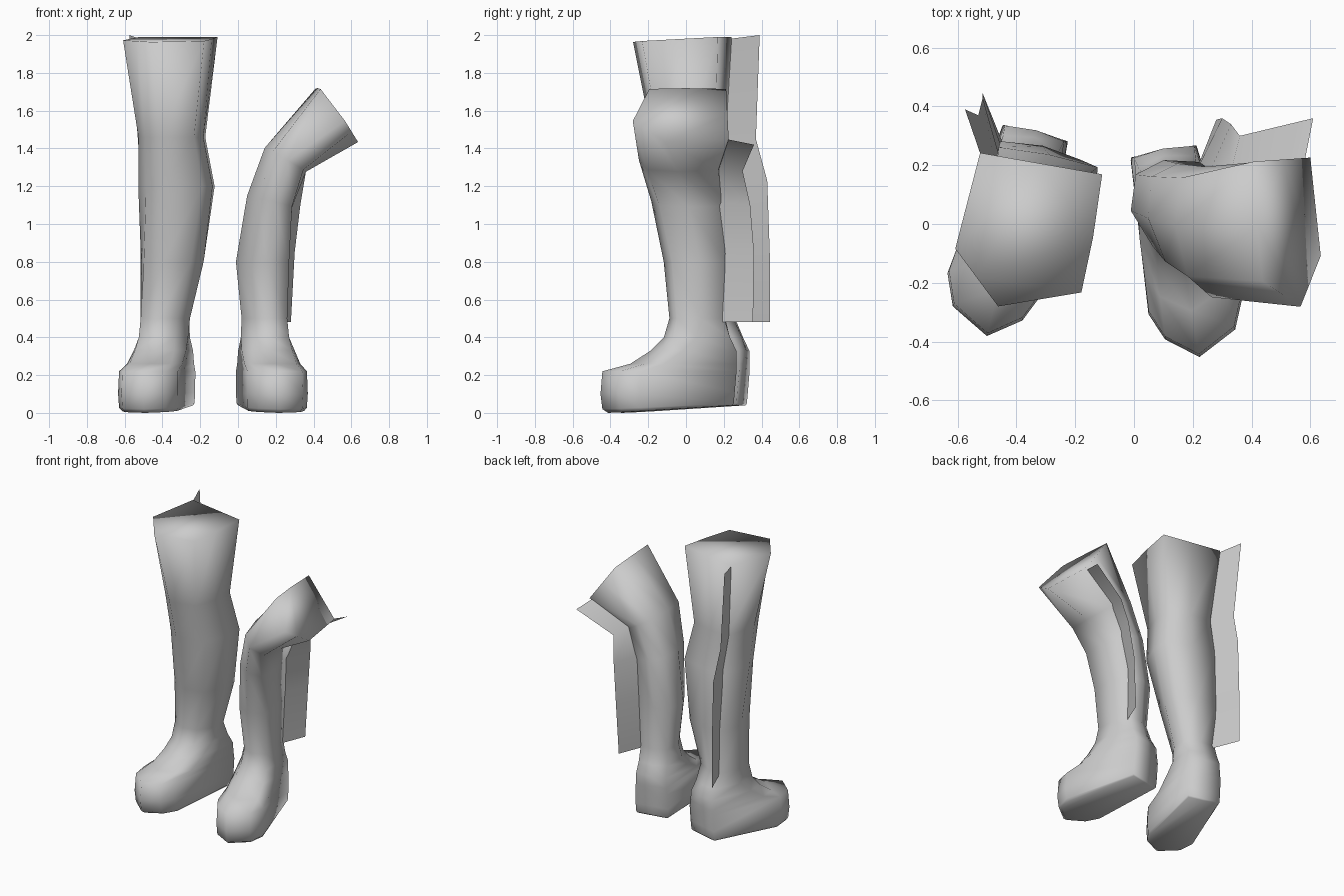
import bpy, bmesh, math
from mathutils import Vector, Matrix

cube = bpy.data.objects.get("Cube")
if cube:
    bpy.data.objects.remove(cube)

# One plain grey material
grey = bpy.data.materials.new("light grey")
grey.use_nodes = True
colour = (0.6, 0.6, 0.6, 1)
grey.diffuse_color = colour
grey.node_tree.nodes["Principled BSDF"].inputs["Base Color"].default_value = colour

# Unit cross-sections (x towards the other leg, y to the back), 8 points each
CALF = [(-.85, .85), (0, 1), (.74, .8), (1, .1), (.6, -.68), (0, -1), (-.88, -.85), (-1, 0)]
CUFF = [(-.93, 1), (0, 1), (.97, 1), (1, .1), (.97, -.7), (-.25, -1.1), (-.65, -.75), (-1.05, -.4)]
FOOT = [(-.64, 1), (0, 1), (.64, 1), (.84, -.5), (.62, -.77), (.04, -1), (-.72, -.8), (-.97, -.5)]

# Foot levels: z, back, front, half width, share of foot section, heel lift
FOOT_LEVELS = [
    (.40, .175, -.18, .132, .3, 0),
    (.33, .20, -.25, .152, .7, 0),
    (.26, .195, -.36, .164, .9, 0),
    (.22, .19, -.51, .177, 1, 0),
    (.10, .18, -.52, .18, 1, .01),
    (.02, .175, -.51, .176, 1, .03),
    (.00, .17, -.48, .165, 1, .04),
]


def blend(a, b, w):
    return [(p[0] + (q[0] - p[0]) * w, p[1] + (q[1] - p[1]) * w) for p, q in zip(a, b)]


def ring(section, centre, half_w, half_d, yaw, tilt, side, lift=0):
    """Place a section; side is the sign of the outer direction."""
    turn = Matrix.Rotation(math.radians(yaw), 3, 'Z')
    t = math.radians(tilt)
    inner = turn @ Vector((-side * math.cos(t), 0, math.sin(t)))
    back = turn @ Vector((0, 1, 0))
    return [Vector(centre) + inner * x * half_w + back * y * half_d
            + Vector((0, 0, lift * (y + 1) / 2)) for x, y in section]


def finish(name, bm):
    bmesh.ops.recalc_face_normals(bm, faces=bm.faces)
    for f in bm.faces:
        f.smooth = True
    mesh = bpy.data.meshes.new(name)
    bm.to_mesh(mesh)
    bm.free()
    mesh.materials.append(grey)
    ob = bpy.data.objects.new(name, mesh)
    bpy.context.collection.objects.link(ob)


def boot(name, side, shaft, ankle, foot_yaw):
    """Loft the shaft from cuff to ankle, then on down to the sole."""
    loops = [ring(blend(CALF, CUFF, w), c, hw, hd, yaw, tilt, side, lift)
             for c, hw, hd, yaw, tilt, w, lift in shaft]
    turn = Matrix.Rotation(math.radians(foot_yaw), 3, 'Z')
    for z, back, front, hw, w, lift in FOOT_LEVELS:
        c = Vector((*ankle, z)) + turn @ Vector((0, (back + front) / 2, 0))
        loops.append(ring(blend(CALF, FOOT, w), c, hw, (back - front) / 2,
                          foot_yaw, 0, side, lift))
    bm = bmesh.new()
    rows = [[bm.verts.new(p) for p in loop] for loop in loops]
    for a, b in zip(rows, rows[1:]):
        for i in range(8):
            j = (i + 1) % 8
            bm.faces.new((a[i], a[j], b[j], b[i]))
    bm.faces.new(rows[0])
    bm.faces.new(rows[-1][::-1])
    finish(name, bm)


def fin(name, inner, outer):
    """Thin sheet between an edge on the leg and a free edge."""
    bm = bmesh.new()
    a = [bm.verts.new(p) for p in inner]
    b = [bm.verts.new(p) for p in outer]
    for i in range(len(a) - 1):
        bm.faces.new((a[i], a[i + 1], b[i + 1], b[i]))
    finish(name, bm)


# Straight leg: centre, half width, half depth, yaw, tilt, share of cuff section, back lift
boot("right_boot", -1, [
    ((-.362, -.03, 1.965), .222, .24, -10, 0, 1, .025),
    ((-.35, .01, 1.46), .165, .185, -10, 0, .7, 0),
    ((-.325, .055, 1.20), .19, .185, -11, 0, .7, 0),
    ((-.345, .105, .80), .163, .165, -12, 0, .4, 0),
    ((-.382, .115, .50), .128, .14, -14, 0, .15, 0),
], (-.382, .125), -14)

# Bent leg, leaning outwards above the knee
boot("left_boot", 1, [
    ((.523, -.02, 1.58), .172, .24, 4, 54, 1, 0),
    ((.25, -.025, 1.34), .125, .22, 2, 30, .2, 0),
    ((.168, .012, 1.12), .122, .195, 6, 14, .1, 0),
    ((.128, .05, .80), .138, .17, 9, 0, 0, 0),
    ((.137, .06, .50), .117, .15, 10, 0, 0, 0),
], (.135, .06), 10.5)

# Fins down the outer back of each leg
fin("right_fin",
    [(-.52, .23, 1.98), (-.47, .19, 1.45), (-.45, .20, 1.23), (-.43, .20, .80), (-.42, .21, .48)],
    [(-.575, .39, 2.0), (-.53, .37, 1.45), (-.515, .43, 1.23), (-.515, .445, .80), (-.515, .445, .48)])
fin("left_fin",
    [(.58, .21, 1.45), (.32, .14, 1.31), (.25, .16, 1.12), (.205, .165, .85), (.205, .165, .48)],
    [(.61, .36, 1.42), (.36, .30, 1.28), (.33, .34, 1.10), (.30, .36, .85), (.28, .355, .48)])
